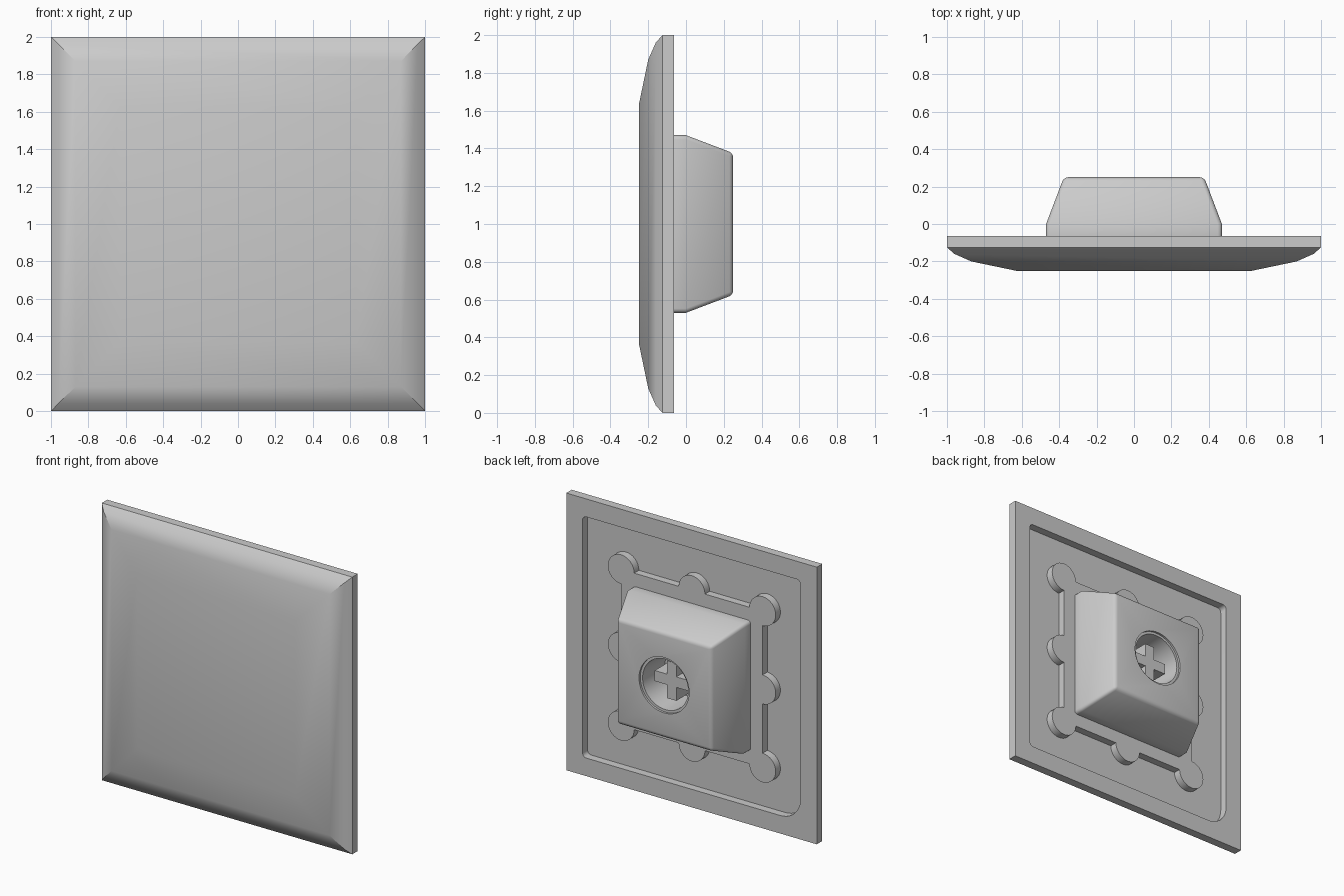
import bpy, bmesh, math

if "Cube" in bpy.data.objects:
    bpy.data.objects.remove(bpy.data.objects["Cube"])

grey = bpy.data.materials.new("plain grey")
grey.diffuse_color = (0.6, 0.6, 0.6, 1)
grey.use_nodes = True
grey.node_tree.nodes["Principled BSDF"].inputs["Base Color"].default_value = grey.diffuse_color


def loft(name, rings):
    """Capped solid through rings of (outline, y); outlines are (x, z) about the centre."""
    bm = bmesh.new()
    loops = [[bm.verts.new((x, y, z + 1)) for x, z in pts] for pts, y in rings]
    n = len(loops[0])
    for a, b in zip(loops, loops[1:]):
        for i in range(n):
            j = (i + 1) % n
            bm.faces.new((a[i], a[j], b[j], b[i]))
    bm.faces.new(loops[0])
    bm.faces.new(loops[-1])
    bmesh.ops.recalc_face_normals(bm, faces=bm.faces)
    mesh = bpy.data.meshes.new(name)
    bm.to_mesh(mesh)
    bm.free()
    mesh.materials.append(grey)
    ob = bpy.data.objects.new(name, mesh)
    bpy.context.collection.objects.link(ob)
    return ob


def arc(cx, cz, r, a0, a1, n):
    return [(cx + r * math.cos(math.radians(a0 + (a1 - a0) * i / n)),
             cz + r * math.sin(math.radians(a0 + (a1 - a0) * i / n))) for i in range(n + 1)]


def square(s):
    return [(-s, -s), (s, -s), (s, s), (-s, s)]


def four_turns(pts):
    out = []
    for _ in range(4):
        out += pts
        pts = [(-z, x) for x, z in pts]
    return out


def activate(ob):
    bpy.ops.object.select_all(action='DESELECT')
    ob.select_set(True)
    bpy.context.view_layer.objects.active = ob


def cut(ob, cutter):
    activate(ob)
    m = ob.modifiers.new("cut", 'BOOLEAN')
    m.object, m.operation, m.solver = cutter, 'DIFFERENCE', 'EXACT'
    bpy.ops.object.modifier_apply(modifier=m.name)
    bpy.data.objects.remove(cutter)


def smooth(ob):
    activate(ob)
    bpy.ops.object.shade_smooth_by_angle(angle=math.radians(30))


# Pillowed front plate with a shallow pocket in its back
plate = loft("plate", [(square(s), y) for s, y in
                       ((0.63, -0.25), (0.87, -0.20), (0.96, -0.16), (1, -0.125), (1, -0.063))])
pocket = []
for sx, sz, a, r in ((-1, -1, 180, 0.16), (1, -1, 270, 0.03), (1, 1, 0, 0.03), (-1, 1, 90, 0.03)):
    pocket += arc(sx * (0.87 - r), sz * (0.87 - r), r, a, a + 90, 10)
cut(plate, loft("pocket_cutter", [(pocket, -0.12), (pocket, 0.1)]))
smooth(plate)

# Raised mounting pad with round lobes at its corners and mid-sides
C, R = 0.565, 0.105
pad_outline = four_turns(arc(-C, -C, R, 90, 360, 24) + arc(0, -C, R, 180, 360, 16))
smooth(loft("lobed_pad", [(pad_outline, -0.125), (pad_outline, -0.066)]))

# Tapered block on the back with softened edges
block = loft("tapered_block", [(square(0.47), -0.12), (square(0.47), 0), (square(0.375), 0.25)])
activate(block)
bevel = block.modifiers.new("bevel", 'BEVEL')
bevel.width, bevel.segments = 0.022, 3
bevel.limit_method, bevel.angle_limit = 'ANGLE', math.radians(30)
bpy.ops.object.modifier_apply(modifier=bevel.name)

# Stepped round socket in the block
socket = [(arc(0, 0, r, 0, 352.5, 47), y) for r, y in
          ((0.17, 0.0), (0.182, 0.235), (0.2, 0.235), (0.2, 0.3))]
cut(block, loft("socket_cutter", socket))
smooth(block)

# Cross-shaped post inside the socket
W, L = 0.038, 0.135
cross = four_turns([(L, -W), (L, W), (W, W)])
loft("cross_post", [(cross, -0.02), (cross, 0.165)])
